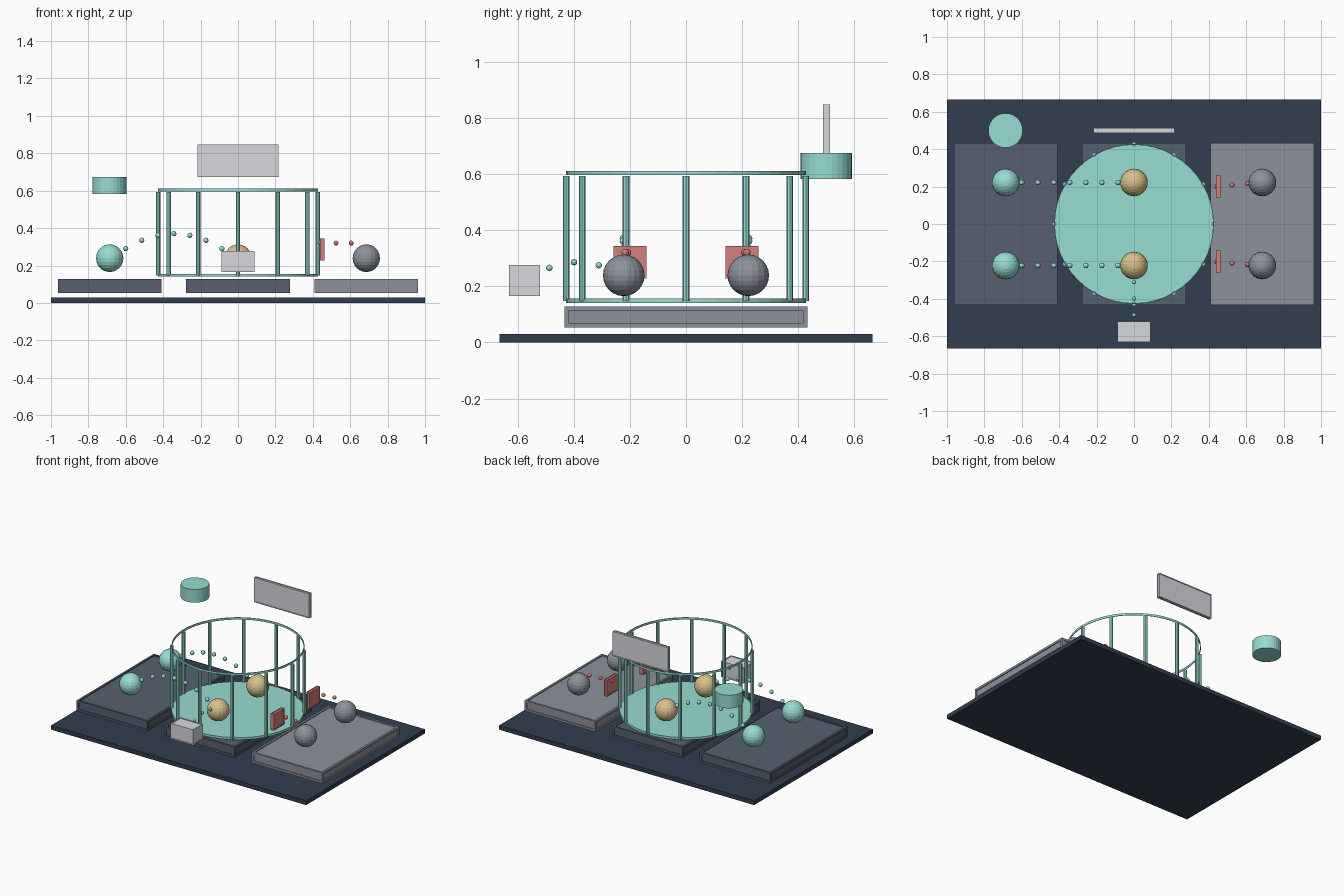
import bpy, bmesh, math
from mathutils import Matrix, Vector

if "Cube" in bpy.data.objects:
    bpy.data.objects.remove(bpy.data.objects["Cube"])


def material(name, hexcode):
    rgb = [int(hexcode[i:i + 2], 16) / 255 for i in (0, 2, 4)]
    m = bpy.data.materials.new(name)
    m.diffuse_color = [((c + 0.055) / 1.055) ** 2.4 if c > 0.04 else c / 12.92 for c in rgb] + [1]
    m.use_nodes = True
    m.node_tree.nodes["Principled BSDF"].inputs["Base Color"].default_value = m.diffuse_color
    return m


NAVY = material("navy", "323D50")
SLATE = material("slate", "566070")
GREY = material("grey", "8C919C")
TEAL = material("teal", "96DDD2")
SAND = material("sand", "D9C08C")
RED = material("red", "D4807C")
WHITE = material("white", "D6D8DC")


def finish(name, bm, mat):
    me = bpy.data.meshes.new(name)
    bm.to_mesh(me)
    bm.free()
    me.materials.append(mat)
    ob = bpy.data.objects.new(name, me)
    bpy.context.collection.objects.link(ob)
    return ob


def add_box(bm, loc, size):
    bmesh.ops.create_cube(bm, size=1, matrix=Matrix.Translation(loc) @ Matrix.Diagonal((*size, 1)))


def box(name, loc, size, mat):
    bm = bmesh.new()
    add_box(bm, loc, size)
    return finish(name, bm, mat)


def framed_box(name, loc, size, bar, mat):
    """Box with a slightly raised square bar along each of its twelve edges."""
    bm = bmesh.new()
    loc, size = Vector(loc), Vector(size)
    add_box(bm, loc, [s - bar * 0.8 for s in size])
    for axis in range(3):
        u, v = [a for a in range(3) if a != axis]
        for su in (-1, 1):
            for sv in (-1, 1):
                p = loc.copy()
                p[u] += su * (size[u] - bar) / 2
                p[v] += sv * (size[v] - bar) / 2
                d = [bar] * 3
                d[axis] = size[axis]
                add_box(bm, p, d)
    return finish(name, bm, mat)


def cylinder(name, loc, r, h, n, mat, caps=True):
    bm = bmesh.new()
    bmesh.ops.create_cone(bm, cap_ends=caps, segments=n, radius1=r, radius2=r, depth=h,
                          matrix=Matrix.Translation(loc))
    return finish(name, bm, mat)


def ball(name, loc, r, mat, u=18, v=12):
    bm = bmesh.new()
    bmesh.ops.create_uvsphere(bm, u_segments=u, v_segments=v, radius=r,
                              matrix=Matrix.Translation(loc))
    return finish(name, bm, mat)


# base plate and three floating trays
box("base_plate", (0, 0, 0.015), (2, 1.33, 0.03), NAVY)
for name, x, mat in (("left", -0.686, SLATE), ("middle", 0, SLATE), ("right", 0.686, GREY)):
    framed_box(name + "_tray", (x, 0, 0.091), (0.554, 0.865, 0.075), 0.015, mat)

# round enclosure: floor disc, posts, top hoop
R = 0.427
cylinder("enclosure_floor", (0, 0, 0.148), R, 0.016, 48, TEAL)
hoop = cylinder("enclosure_hoop", (0, 0, 0.604), R, 0.015, 48, TEAL, caps=False)
hoop.modifiers.new("thickness", "SOLIDIFY").thickness = 0.004
for i in range(12):
    a = i * math.pi / 6
    cylinder(f"enclosure_post_{i + 1}", (R * math.cos(a), R * math.sin(a), 0.37),
             0.012, 0.446, 8, TEAL)

# mirrored rows: balls, arcing teal trail, red gate with trail
for side, s in (("front", -1), ("back", 1)):
    y = 0.222 * s
    for name, x, mat in (("left", -0.686, TEAL), ("middle", 0, SAND), ("right", 0.686, GREY)):
        ball(f"{side}_{name}_ball", (x, y, 0.239), 0.074, mat)
    for k in range(1, 8):
        t = k / 8
        ball(f"{side}_arc_dot_{k}", (-0.686 * (1 - t), y, 0.228 + 0.57 * t * (1 - t)),
             0.0145, TEAL, 10, 6)
    framed_box(f"{side}_gate", (0.45, 0.2 * s, 0.286), (0.025, 0.118, 0.116), 0.006, RED)
    for k in range(3):
        ball(f"{side}_gate_dot_{k + 1}", (0.443 + 0.081 * k, (0.201 + 0.008 * k) * s, 0.32),
             0.0135, RED, 10, 6)

# front crate with its short trail
framed_box("front_crate", (0, -0.575, 0.221), (0.178, 0.11, 0.111), 0.008, WHITE)
for k, (y, z) in enumerate(((-0.487, 0.266), (-0.399, 0.286), (-0.311, 0.275))):
    ball(f"crate_dot_{k + 1}", (0, y, z), 0.0115, TEAL, 10, 6)

# floating sign board and drum at the back
framed_box("sign_board", (0, 0.5, 0.76), (0.434, 0.025, 0.174), 0.007, WHITE)
cylinder("back_drum", (-0.687, 0.5, 0.628), 0.092, 0.093, 28, TEAL)
